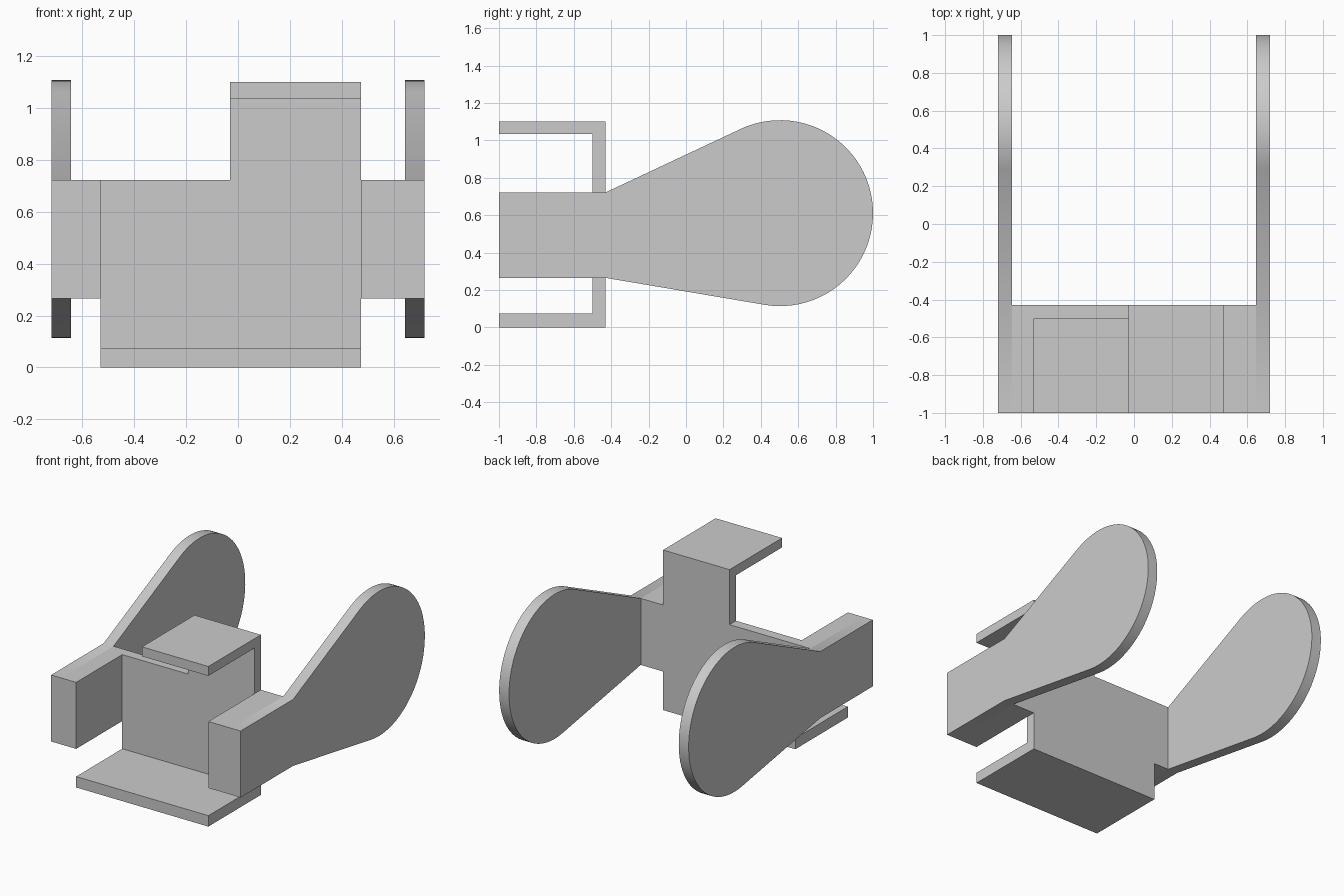
import bpy, bmesh
from math import atan2, acos, hypot, cos, sin, pi

cube = bpy.data.objects.get("Cube")
if cube:
    bpy.data.objects.remove(cube, do_unlink=True)

grey = bpy.data.materials.new("plain grey")
grey.use_nodes = True
colour = (0.6, 0.6, 0.6, 1)
grey.diffuse_color = colour
grey.node_tree.nodes["Principled BSDF"].inputs["Base Color"].default_value = colour

FRONT, INNER, BACK = -1, -0.5, -0.43
LOW, HIGH = 0.265, 0.722


def extrude_x(name, profile, x0, x1):
    """Solid with a (y, z) profile running from x0 to x1."""
    bm = bmesh.new()
    face = bm.faces.new([bm.verts.new((x0, y, z)) for y, z in profile])
    swept = bmesh.ops.extrude_face_region(bm, geom=[face])["geom"]
    moved = [v for v in swept if isinstance(v, bmesh.types.BMVert)]
    bmesh.ops.translate(bm, verts=moved, vec=(x1 - x0, 0, 0))
    bmesh.ops.recalc_face_normals(bm, faces=bm.faces)
    mesh = bpy.data.meshes.new(name)
    bm.to_mesh(mesh)
    bm.free()
    mesh.materials.append(grey)
    obj = bpy.data.objects.new(name, mesh)
    bpy.context.collection.objects.link(obj)
    bpy.ops.object.select_all(action="DESELECT")
    obj.select_set(True)
    bpy.context.view_layer.objects.active = obj
    bpy.ops.object.shade_smooth_by_angle(angle=pi / 6)
    return obj


def paddle_profile(cy, cz, r, steps=48):
    """Straight grip that flares along tangents into a round end."""
    def tangent(z, side):
        dy, dz = BACK - cy, z - cz
        return atan2(dz, dy) + side * acos(r / hypot(dy, dz))
    start = tangent(LOW, 1)
    end = tangent(HIGH, -1)
    start = start % (2 * pi) - 2 * pi
    end = end % (2 * pi)
    arc = [start + (end - start) * i / steps for i in range(steps + 1)]
    return ([(FRONT, HIGH), (FRONT, LOW), (BACK, LOW)]
            + [(cy + r * cos(a), cz + r * sin(a)) for a in arc]
            + [(BACK, HIGH)])


# Back plate with the wide bottom lip
extrude_x("back_plate_and_bottom_lip",
          [(FRONT, 0), (BACK, 0), (BACK, HIGH), (INNER, HIGH),
           (INNER, 0.075), (FRONT, 0.075)], -0.53, 0.475)

# Narrow tab with the top lip
extrude_x("tab_and_top_lip",
          [(INNER, HIGH), (BACK, HIGH), (BACK, 1.1), (FRONT, 1.1),
           (FRONT, 1.035), (INNER, 1.035)], -0.03, 0.475)

# Side blocks and paddles
block = [(FRONT, LOW), (BACK, LOW), (BACK, HIGH), (FRONT, HIGH)]
paddle = paddle_profile(0.503, 0.611, 0.497)
for side, sign, inner in (("left", 1, 0.475), ("right", -1, 0.53)):
    extrude_x(side + "_block", block, sign * inner, sign * 0.645)
    extrude_x(side + "_paddle", paddle, sign * 0.645, sign * 0.72)
